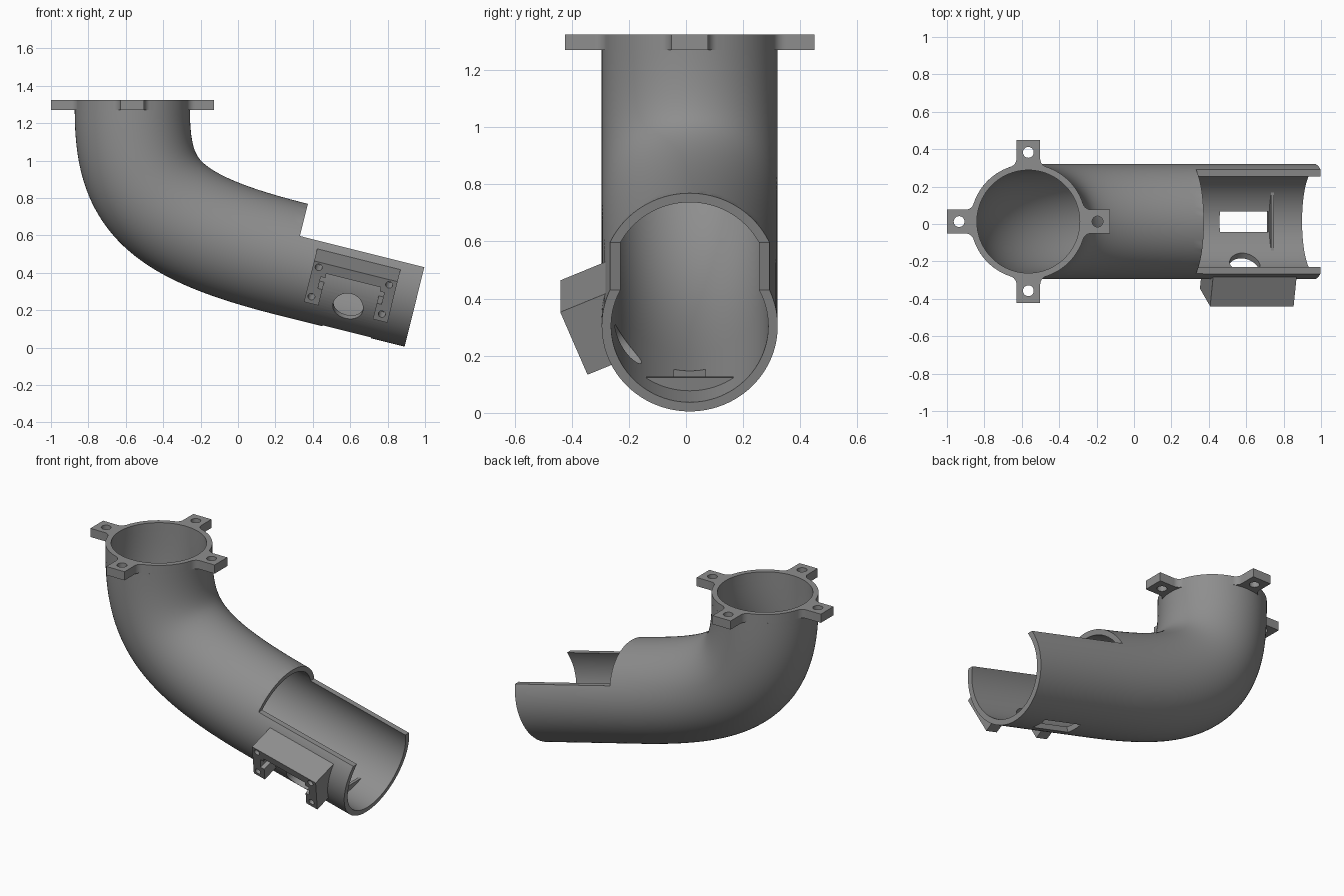
import bpy, bmesh, math
from mathutils import Matrix, Vector

if "Cube" in bpy.data.objects:
    bpy.data.objects.remove(bpy.data.objects["Cube"])

R_OUT, R_IN, YC = 0.308, 0.275, 0.013
grey = bpy.data.materials.new("mid grey")
grey.diffuse_color = (0.27, 0.27, 0.27, 1)
grey.use_nodes = True
grey.node_tree.nodes["Principled BSDF"].inputs["Base Color"].default_value = grey.diffuse_color


def frame(x, y, z, origin):
    m = Matrix((x, y, z)).transposed().to_4x4()
    m.translation = origin
    return m


def make(name, bm):
    bmesh.ops.recalc_face_normals(bm, faces=bm.faces)
    me = bpy.data.meshes.new(name)
    bm.to_mesh(me)
    bm.free()
    ob = bpy.data.objects.new(name, me)
    bpy.context.collection.objects.link(ob)
    me.materials.append(grey)
    return ob


def prism(name, pts, lo, hi, m):
    """Outline in the frame's local YZ plane, extruded along local X."""
    bm = bmesh.new()
    a = [bm.verts.new(m @ Vector((lo, p[0], p[1]))) for p in pts]
    b = [bm.verts.new(m @ Vector((hi, p[0], p[1]))) for p in pts]
    n = len(pts)
    bm.faces.new(a)
    bm.faces.new(b[::-1])
    for i in range(n):
        j = (i + 1) % n
        bm.faces.new((a[i], b[i], b[j], a[j]))
    return make(name, bm)


def circle(r, cy=0, cz=0, n=64):
    return [(cy + r * math.cos(math.tau * i / n), cz + r * math.sin(math.tau * i / n)) for i in range(n)]


def rect(y0, y1, z0, z1):
    return [(y0, z0), (y1, z0), (y1, z1), (y0, z1)]


def cut(ob, cutters):
    for c in cutters:
        mod = ob.modifiers.new("cut", 'BOOLEAN')
        mod.operation, mod.solver, mod.object = 'DIFFERENCE', 'EXACT', c
        bpy.context.view_layer.update()
        ev = ob.evaluated_get(bpy.context.evaluated_depsgraph_get())
        me = bpy.data.meshes.new_from_object(ev)
        ob.modifiers.clear()
        ob.data = me
    for c in cutters:
        bpy.data.objects.remove(c)


# Frames: outlet (local X runs along the sloping axis), flange (local X is up)
t = math.radians(14)
AX = Vector((math.cos(t), 0, -math.sin(t)))
UP = Vector((math.sin(t), 0, math.cos(t)))
END = Vector((0.965, YC, 0.304))
OUT = frame(AX, Vector((0, 1, 0)), UP, END)
TOP = frame(Vector((0, 0, 1)), Vector((1, 0, 0)), Vector((0, 1, 0)), Vector((-0.565, YC, 0)))

# Bent pipe: ring sections swept along a curve, then a straight run
p3 = END - AX * 0.686
P = [Vector((-0.565, YC, 1.27)), Vector((-0.565, YC, 0.82)), p3 - AX * 0.74, p3]
path = []
STEPS = 40
for i in range(STEPS + 1):
    k = i / STEPS
    q = 1 - k
    pos = P[0] * q**3 + P[1] * 3 * q * q * k + P[2] * 3 * q * k * k + P[3] * k**3
    tan = (P[1] - P[0]) * q * q + (P[2] - P[1]) * 2 * q * k + (P[3] - P[2]) * k * k
    path.append((pos, tan.normalized()))
path.append((END, AX))

bm = bmesh.new()
N = 96
shells = []
for r in (R_OUT, R_IN):
    rings = []
    for pos, tan in path:
        side = Vector((0, 1, 0))
        up = tan.cross(side)
        rings.append([bm.verts.new(pos + side * y + up * z) for y, z in circle(r, n=N)])
    for a, b in zip(rings, rings[1:]):
        for i in range(N):
            j = (i + 1) % N
            bm.faces.new((a[i], a[j], b[j], b[i]))
    shells.append(rings)
for e in (0, -1):
    a, b = shells[0][e], shells[1][e]
    for i in range(N):
        j = (i + 1) % N
        bm.faces.new((a[i], a[j], b[j], b[i]))
pipe = make("bent_pipe", bm)

# Open top of the outlet, floor slot and round side hole
radial = Vector((0, -0.82, 0)) + UP * -0.572
radial.normalize()
HOLE = frame(radial, AX, radial.cross(AX), END - AX * 0.345)
cut(pipe, [
    prism("cut_open_top", rect(-0.5, 0.5, 0.13, 0.6), -0.686, 0.2, OUT),
    prism("cut_floor_slot", rect(-0.055, 0.055, -0.45, -0.15), -0.454, -0.186, OUT),
    prism("cut_side_hole", circle(0.082, n=48), 0.1, 0.5, HOLE),
])

# Mounting flange: ring with four filleted tabs
H, F, REACH, RR = 0.0635, 0.045, 0.436, 0.308
cy = math.sqrt((RR + F) ** 2 - (H + F) ** 2)
end_ang = math.atan2(-cy, -(H + F)) + math.tau
half = [(H, REACH)]
for i in range(9):
    a = math.pi + (end_ang - math.pi) * i / 8
    half.append((H + F + F * math.cos(a), cy + F * math.sin(a)))
a0 = math.atan2(cy, H + F)
for i in range(1, 7):
    a = a0 + (math.pi / 4 - a0) * i / 6
    half.append((RR * math.cos(a), RR * math.sin(a)))
tab = [(-x, y) for x, y in half[:0:-1]][1:] + [(-H, REACH)] + half
outline = []
for k in range(4):
    c, s = round(math.cos(k * math.pi / 2)), round(math.sin(k * math.pi / 2))
    outline += [(x * c + y * s, y * c - x * s) for x, y in tab]
flange = prism("flange", outline, 1.27, 1.325, TOP)
cutters = [prism("cut_bore", circle(R_IN, n=N), 1.2, 1.4, TOP)]
for x, y in ((0.37, 0), (-0.37, 0), (0, 0.37), (0, -0.37)):
    cutters.append(prism("cut_bolt_hole", circle(0.029, x, y, 24), 1.2, 1.4, TOP))
cut(flange, cutters)

# Side bracket: U-shaped block; its frame has local X outward from the face,
# local Y along the pipe, local Z up the face from its top edge
face_n = (Vector((0, -0.921, 0)) + UP * -0.389).normalized()
FACE = frame(face_n, AX, face_n.cross(AX), END + Vector((0, -0.453, 0)) + UP * 0.02)
if FACE.col[2].z < 0:
    FACE = frame(face_n, -AX, face_n.cross(-AX), FACE.translation)
sy = 1 if FACE.col[1].x > 0 else -1


def face_rect(s0, s1, z0, z1):
    y0, y1 = sorted((-s0 * sy, -s1 * sy))
    return rect(y0, y1, z0, z1)


bracket = prism("side_bracket", face_rect(0.12, 0.58, -0.245, 0), -0.25, 0, FACE)
cutters = [
    prism("cut_pipe_body", circle(0.3, n=N), -0.9, 0.3, OUT),
    prism("cut_pocket", face_rect(0.2, 0.5, -0.4, -0.055), -0.4, 0.1, FACE),
    prism("cut_pocket_notch", face_rect(0.175, 0.525, -0.15, -0.08), -0.4, 0.1, FACE),
]
for s in (0.16, 0.548):
    for z in (-0.03, -0.205):
        cutters.append(prism("cut_screw_hole", circle(0.019, -s * sy, z, 20), -0.08, 0.1, FACE))
cut(bracket, cutters)

# Low dam across the floor of the outlet
a0, a1 = math.radians(233), math.radians(307)
dam = [(0.285 * math.cos(a0 + (a1 - a0) * i / 24), 0.285 * math.sin(a0 + (a1 - a0) * i / 24)) for i in range(25)]
prism("floor_dam", dam, -0.182, -0.166, OUT)

# Smooth curved walls, keep edges crisp
for ob in bpy.context.scene.objects:
    bpy.ops.object.select_all(action='DESELECT')
    ob.select_set(True)
    bpy.context.view_layer.objects.active = ob
    bpy.ops.object.shade_smooth_by_angle(angle=math.radians(30))
